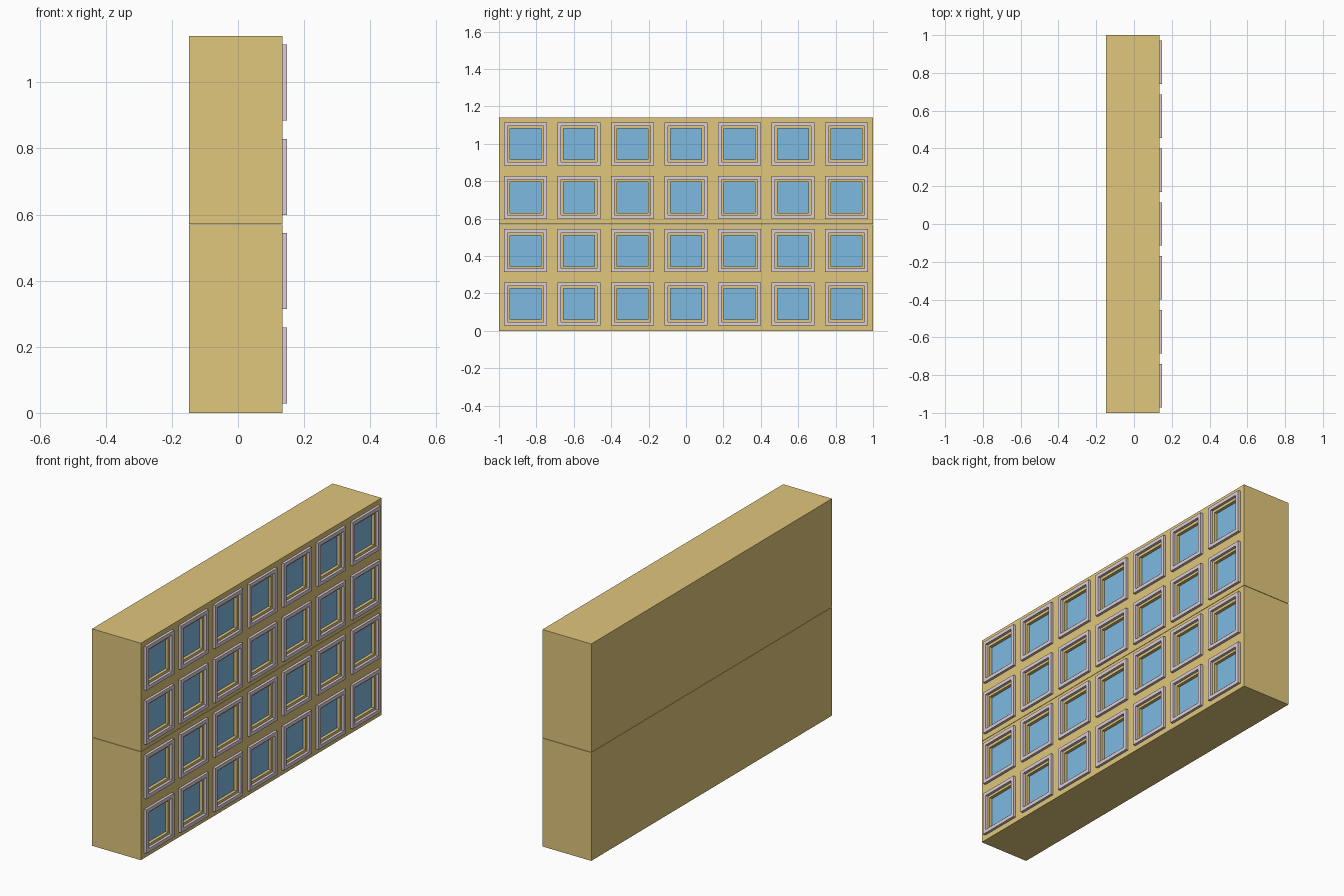
import bpy
import bmesh
from mathutils import Matrix, Vector

cube = bpy.data.objects.get("Cube")
if cube:
    bpy.data.objects.remove(cube, do_unlink=True)

COLS, ROWS = 7, 2                 # windows per storey block
CELL = 2 / COLS
BACK, WALL, FRONT = -0.149, 0.135, 0.149
STOREY = ROWS * CELL
SEAM = 0.002                      # hairline joint between the blocks
GLASS, RECESS = 0.083, 0.016      # half size and depth of the pane
INNER, OUTER = 0.096, 0.115       # half sizes of the raised surround


def material(name, rgb):
    m = bpy.data.materials.new(name)
    m.use_nodes = True
    m.diffuse_color = (*rgb, 1)
    m.node_tree.nodes["Principled BSDF"].inputs["Base Color"].default_value = (*rgb, 1)
    return m


tan = material("tan_wall", (0.75, 0.57, 0.2))
blue = material("blue_glass", (0.21, 0.49, 0.75))
lilac = material("lilac_trim", (0.72, 0.62, 0.67))


def finish(bm, name, mats):
    mesh = bpy.data.meshes.new(name)
    bm.to_mesh(mesh)
    bm.free()
    for m in mats:
        mesh.materials.append(m)
    obj = bpy.data.objects.new(name, mesh)
    bpy.context.collection.objects.link(obj)
    return obj


def wall_block(name, z0):
    bm = bmesh.new()
    height = STOREY - SEAM
    size = Matrix.Diagonal((WALL - BACK, 2, height, 1))
    place = Matrix.Translation(((WALL + BACK) / 2, 0, z0 + height / 2))
    bmesh.ops.create_cube(bm, size=1, matrix=place @ size)

    def front():
        return [f for f in bm.faces if f.normal.x > 0.9]

    # Divide only the window side into cells
    cuts = [(Vector((0, -1 + i * CELL, 0)), (0, 1, 0)) for i in range(1, COLS)]
    cuts += [(Vector((0, 0, z0 + i * CELL)), (0, 0, 1)) for i in range(1, ROWS)]
    for co, no in cuts:
        faces = front()
        edges = {e for f in faces for e in f.edges}
        verts = {v for f in faces for v in f.verts}
        bmesh.ops.bisect_plane(bm, geom=faces + list(edges) + list(verts), plane_co=co, plane_no=no)
        bm.normal_update()

    # Sink a pane into each cell
    panes = front()
    bmesh.ops.inset_individual(bm, faces=panes, thickness=CELL / 2 - GLASS, use_even_offset=True)
    panes = bmesh.ops.extrude_discrete_faces(bm, faces=panes)["faces"]
    bmesh.ops.translate(bm, verts=list({v for f in panes for v in f.verts}), vec=(-RECESS, 0, 0))
    for f in panes:
        f.material_index = 1
    return finish(bm, name, [tan, blue])


def window_frames(name, z0):
    bm = bmesh.new()
    x = WALL - 0.001
    for row in range(ROWS):
        for col in range(COLS):
            y, z = -1 + (col + 0.5) * CELL, z0 + (row + 0.5) * CELL
            loops = []
            for px, half in ((x, INNER), (x, OUTER), (FRONT, OUTER), (FRONT, INNER)):
                loops.append([bm.verts.new((px, y + a * half, z + b * half))
                              for a, b in ((-1, -1), (1, -1), (1, 1), (-1, 1))])
            for p, q in zip(loops, loops[1:] + loops[:1]):
                for k in range(4):
                    n = (k + 1) % 4
                    bm.faces.new((p[k], p[n], q[n], q[k]))
    bmesh.ops.recalc_face_normals(bm, faces=bm.faces)
    return finish(bm, name, [lilac])


for label, base in (("lower", 0), ("upper", STOREY)):
    wall_block(label + "_wall", base)
    window_frames(label + "_window_frames", base)
